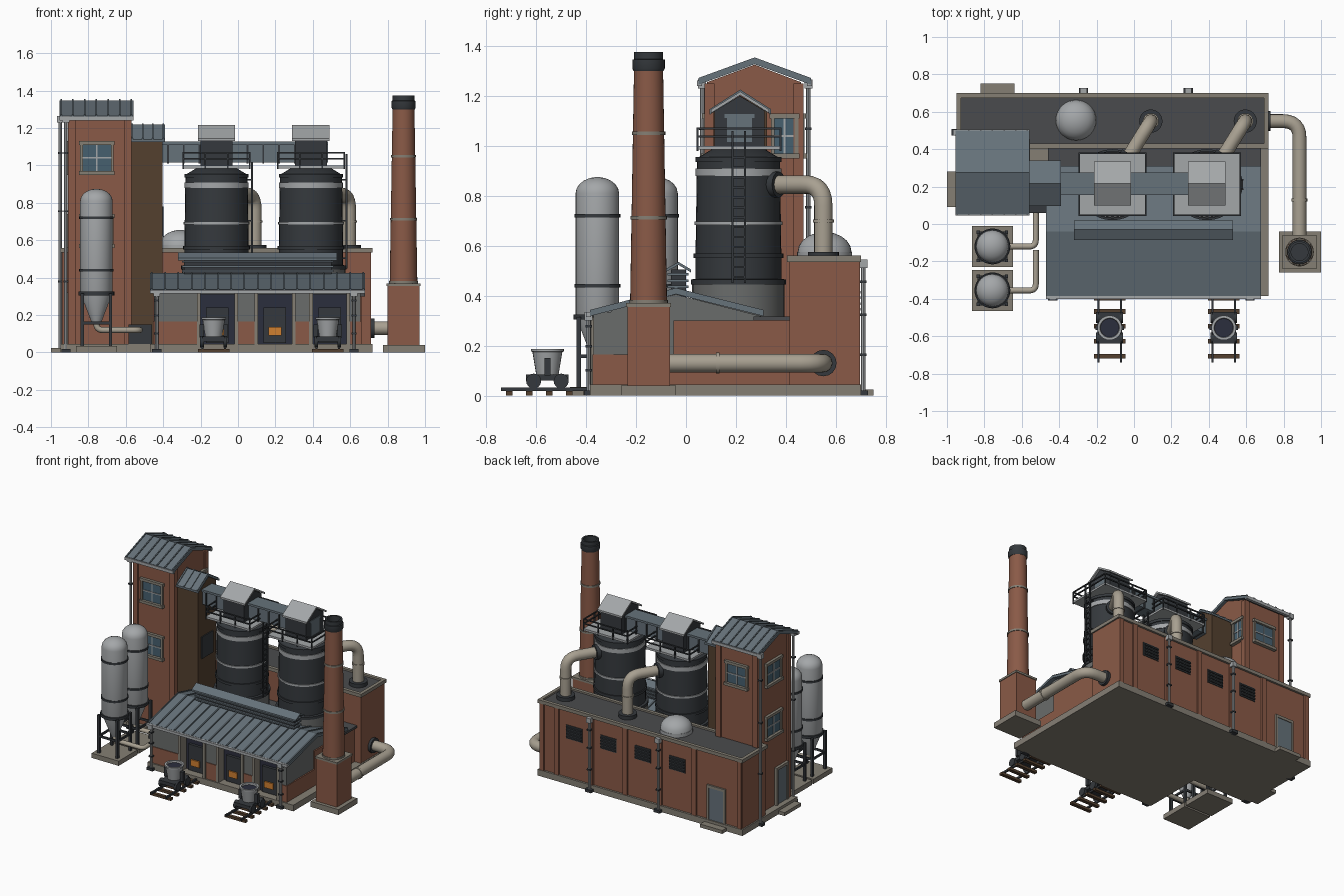
import bpy, bmesh, math
from mathutils import Vector

if "Cube" in bpy.data.objects:
    bpy.data.objects.remove(bpy.data.objects["Cube"])

def mat(name, h):
    m = bpy.data.materials.new(name)
    c = [int(h[i:i + 2], 16) / 255 for i in (0, 2, 4)]
    m.diffuse_color = [((v + .055) / 1.055) ** 2.4 for v in c] + [1]
    m.use_nodes = True
    m.node_tree.nodes["Principled BSDF"].inputs["Base Color"].default_value = m.diffuse_color
    return m

BRICK, SLATE, DARK = mat("brick", "8A5A47"), mat("slate", "66727A"), mat("dark_iron", "35393D")
CONC, DUCT, STEEL = mat("concrete", "857F74"), mat("duct", "A8A091"), mat("steel", "A4A7A9")
GLASS, NAVY, GLOW = mat("glass", "46606F"), mat("recess", "2B2E3D"), mat("glow", "D08030")
TIMBER, CLAD, FLAT = mat("timber", "54402F"), mat("cladding", "6A6C6B"), mat("flat_roof", "4A4B4D")

def finish(name, bm, m, smooth=False):
    bmesh.ops.recalc_face_normals(bm, faces=bm.faces[:])
    me = bpy.data.meshes.new(name)
    bm.to_mesh(me); bm.free()
    me.materials.append(m)
    if smooth:
        me.shade_smooth()
        me.set_sharp_from_angle(angle=math.radians(35))
    ob = bpy.data.objects.new(name, me)
    bpy.context.collection.objects.link(ob)
    return ob

def boxes(name, m, *bs):
    bm = bmesh.new()
    for x0, x1, y0, y1, z0, z1 in bs:
        vs = bmesh.ops.create_cube(bm, size=1)["verts"]
        for v in vs:
            v.co = ((x0 + x1) / 2 + v.co.x * (x1 - x0), (y0 + y1) / 2 + v.co.y * (y1 - y0), (z0 + z1) / 2 + v.co.z * (z1 - z0))
    return finish(name, bm, m)

def lathe(name, m, x, y, prof, n=32):
    bm = bmesh.new()
    rings = [[bm.verts.new((x + r * math.cos(2 * math.pi * i / n), y + r * math.sin(2 * math.pi * i / n), z)) for i in range(n)] for r, z in prof]
    for a, b in zip(rings, rings[1:]):
        for i in range(n):
            bm.faces.new((a[i], a[(i + 1) % n], b[(i + 1) % n], b[i]))
    bm.faces.new(rings[0]); bm.faces.new(rings[-1])
    return finish(name, bm, m, True)

def band(name, m, x, y, z, r, h=.015):
    return lathe(name, m, x, y, [(r, z - h / 2), (r, z + h / 2)])

def prism(name, m, yz, spans):
    bm = bmesh.new()
    for x0, x1 in spans:
        a, b = [[bm.verts.new((x, y, z)) for y, z in yz] for x in (x0, x1)]
        bm.faces.new(a); bm.faces.new(b)
        for i in range(len(a)):
            j = (i + 1) % len(a)
            bm.faces.new((a[i], a[j], b[j], b[i]))
    return finish(name, bm, m)

def roof(name, m, x0, x1, top, t=.018, seams=0):
    prism(name, m, top + [(y, z - t) for y, z in top[::-1]], [(x0, x1)])
    if seams:
        xs = [x0 + .01 + (x1 - x0 - .02) * i / seams for i in range(seams + 1)]
        prism(name + "_seams", m, [(y, z + .007) for y, z in top] + top[::-1], [(x - .004, x + .004) for x in xs])

def pipe(name, m, pts, r, bend=0, n=16):
    pts = [Vector(p) for p in pts]
    path = [pts[0]]
    for a, b, c in zip(pts, pts[1:], pts[2:]):
        p, q = b + (a - b).normalized() * bend, b + (c - b).normalized() * bend
        path += [p * (1 - t) ** 2 + b * 2 * t * (1 - t) + q * t * t for t in [i / 6 for i in range(7)]] if bend else [b]
    path.append(pts[-1])
    bm, prev, side = bmesh.new(), None, None
    for i, p in enumerate(path):
        d = (path[min(i + 1, len(path) - 1)] - path[max(i - 1, 0)]).normalized()
        side = side or (Vector((1, 0, 0)) if abs(d.x) < .8 else Vector((0, 1, 0)))
        side = (side - d * side.dot(d)).normalized()
        up = d.cross(side)
        ring = [bm.verts.new(p + r * (side * math.cos(2 * math.pi * k / n) + up * math.sin(2 * math.pi * k / n))) for k in range(n)]
        if prev:
            for k in range(n):
                bm.faces.new((prev[k], prev[(k + 1) % n], ring[(k + 1) % n], ring[k]))
        else:
            bm.faces.new(ring)
        prev = ring
    bm.faces.new(prev)
    return finish(name, bm, m, True)

def wall(axis, w, s, u0, u1, z0, z1, d):
    a, b = sorted((w - s * .005, w + s * d))
    return (a, b, u0, u1, z0, z1) if axis == "x" else (u0, u1, a, b, z0, z1)

def window(name, axis, w, s, u, z, hw=.075, hh=.07):
    q = lambda a, b, c, e, d: wall(axis, w, s, u + a, u + b, z + c, z + e, d)
    boxes(name + "_glass", GLASS, q(-hw, hw, -hh, hh, .005))
    boxes(name + "_frame", CONC, q(-hw - .015, -hw, -hh, hh, .015), q(hw, hw + .015, -hh, hh, .015),
          q(-hw - .02, hw + .02, hh, hh + .02, .02), q(-hw - .02, hw + .02, -hh - .02, -hh, .025))
    boxes(name + "_bars", STEEL, q(-.004, .004, -hh, hh, .01), q(-hw, hw, -.004, .004, .01))

def downpipe(name, x, y, z1):
    pipe(name, STEEL, [(x, y, .02), (x, y, z1)], .009, n=8)
    boxes(name + "_clips", DARK, *[(x - .013, x + .013, y - .013, y + .013, z1 * k, z1 * k + .01) for k in (.3, .6, .85)],
          (x - .025, x + .025, y - .018, y + .018, 0, .02))
    boxes(name + "_hopper", STEEL, (x - .018, x + .018, y - .016, y + .016, z1 - .02, z1 + .015))

# Foundations and steps
boxes("foundation", CONC, (-.47, .72, -.385, .7, 0, .045), (-.95, -.46, .06, .7, 0, .045))
boxes("door_steps", CONC, (-.82, -.64, .69, .75, 0, .025), (-1, -.94, .09, .28, 0, .025))

# Rear brick building
boxes("rear_building", BRICK, (-.94, .71, .415, .685, .04, .535))
boxes("rear_coping", CONC, (-.95, .72, .405, .43, .535, .56), (-.95, .72, .675, .7, .535, .56),
      (-.95, -.925, .43, .675, .535, .56), (.695, .72, .43, .675, .535, .56))
boxes("rear_flat_roof", FLAT, (-.925, .695, .43, .675, .53, .548))
boxes("rear_pilasters", BRICK, *[(x - .018, x + .018, .68, .697, .04, .535) for x in (-.92, -.55, -.27, .01, .29, .57, .69)])
for i, x in enumerate((-.41, -.13, .15, .43)):
    boxes(f"louver_{i}", DARK, (x - .065, x + .065, .68, .69, .33, .43),
          *[(x - .06, x + .06, .68, .699, z, z + .01) for z in (.34, .363, .386, .409)])
for i, x in enumerate((-.27, .29)):
    downpipe(f"rear_downpipe_{i}", x, .71, .53)
boxes("rear_door", SLATE, (-.79, -.67, .68, .692, .04, .28))
boxes("rear_door_frame", CONC, (-.805, -.79, .68, .697, .04, .295), (-.67, -.655, .68, .697, .04, .295), (-.805, -.655, .68, .697, .28, .3))
lathe("roof_dome", STEEL, -.31, .555, [(.11, .545), (.11, .575)] + [(.108 * math.cos(a), .575 + .08 * math.sin(a)) for a in (0, .3, .6, .9, 1.2, 1.45)])

# Tower with gabled roof
prism("tower", BRICK, [(.085, .04), (.46, .04), (.46, 1.255), (.275, 1.325), (.085, 1.255)], [(-.9, -.58)])
boxes("tower_corner_piers", BRICK, *[(x - .02, x + .02, y - .02, y + .02, .04, 1.25) for x in (-.89, -.59) for y in (.095, .45)])
roof("tower_roof", SLATE, -.955, -.56, [(.05, 1.265), (.275, 1.347), (.5, 1.265)], .02, 6)
boxes("tower_gutters", STEEL, (-.955, -.56, .045, .065, 1.24, 1.262), (-.955, -.56, .485, .505, 1.24, 1.262))
for i, z in enumerate((.65, 1.04)):
    window(f"tower_front_window_{i}", "y", .085, -1, -.755, z)
    window(f"tower_left_window_{i}", "x", -.9, -1, .275, z)
window("tower_back_window", "y", .46, 1, -.74, 1.04)
window("tower_right_window", "x", -.58, 1, .395, 1.04, .04, .07)
boxes("tower_door", SLATE, wall("x", -.9, -1, .13, .24, .04, .3, .012))
boxes("tower_door_frame", CONC, *[wall("x", -.9, -1, *b, .02) for b in ((.115, .13, .04, .31), (.24, .255, .04, .31), (.115, .255, .3, .32))])
downpipe("tower_front_downpipe", -.92, .065, 1.25)
downpipe("tower_back_downpipe", -.95, .49, 1.25)

# Hoist shaft and conveyor gallery
prism("hoist_shaft", TIMBER, [(.11, .04), (.325, .04), (.325, 1.14), (.2175, 1.2), (.11, 1.14)], [(-.58, -.405)])
roof("hoist_roof", SLATE, -.575, -.39, [(.095, 1.14), (.2175, 1.218), (.34, 1.14)], .015, 3)
boxes("hoist_hatch", DARK, (-.41, -.397, .15, .28, .62, .78))
boxes("gallery", SLATE, (-.41, .48, .165, .265, 1.015, 1.115))
boxes("gallery_cap", SLATE, (-.41, .48, .155, .275, 1.112, 1.127))
boxes("gallery_ribs", DARK, *[(-.38 + .085 * i, -.37 + .085 * i, .158, .272, 1.01, 1.113) for i in range(10)])

# Casting hall with open bays
g = lambda z, a, b: [(a, z), (b, z), (b, .32), (-.04, .408), (a, .32)]
prism("hall_core", CLAD, [(-.3, .04), (.3, .04), (.3, .318), (-.04, .405), (-.3, .34)], [(-.445, .65)])
boxes("hall_side_brick", BRICK, (-.455, .66, -.05, .415, .04, .3), (-.455, -.44, -.375, -.05, .04, .165), (.645, .66, -.375, -.05, .04, .165))
boxes("hall_back_roof", FLAT, (-.46, .68, .27, .415, .3, .316))
boxes("hall_header", CLAD, (-.45, .655, -.37, -.29, .31, .335))
piers = [(-.45, -.215), (-.005, .1), (.295, .395), (.585, .655)]
boxes("hall_piers", CLAD, *[(a, b, -.37, -.29, .165, .32) for a, b in piers])
boxes("hall_pier_bases", BRICK, *[(a, b, -.375, -.29, .04, .165) for a, b in piers])
bays = [-.11, .1975, .49]
boxes("bay_jambs", CONC, *[(x + s * .1 - .01, x + s * .1 + .01, -.382, -.3, .04, .315) for x in bays for s in (-1, 1)])
boxes("bay_recess", NAVY, *[(x - .09, x + .09, -.315, -.295, .04, .31) for x in bays])
boxes("tap_doors", DARK, *[(x - .06, x + .06, -.335, -.31, .05, .24) for x in bays])
boxes("tap_glow", GLOW, *[(x - .035, x + .035, -.345, -.33, .09, .135) for x in bays])
roof("hall_roof", SLATE, -.47, .68, [(-.385, .336), (-.04, .424), (.31, .336)], .018, 16)
boxes("hall_gutter", STEEL, (-.47, .68, -.4, -.38, .315, .335))
for i, x in enumerate((-.435, .62)):
    downpipe(f"hall_downpipe_{i}", x, -.39, .32)

# Ridge vent
boxes("vent_body", DARK, (-.29, .5, -.06, 0, .39, .505))
boxes("vent_slats", SLATE, *[(-.3, .51, -.075, .01, z, z + .01) for z in (.43, .455, .48)])
roof("vent_roof", SLATE, -.32, .53, [(-.085, .505), (-.03, .535), (.02, .505)], .012)

# Two furnaces with platform, hopper house, duct and ladder
for i, x in enumerate((-.115, .39)):
    y = .21
    n = f"furnace_{i}_"
    lathe(n + "skirt", CLAD, x, y, [(.185, .25), (.185, .45)])
    lathe(n + "shell", DARK, x, y, [(.19, .445), (.19, .465), (.172, .467), (.172, .55), (.17, .69), (.166, .95), (.1, .99)])
    for z, r, h in ((.56, .18, .018), (.69, .176, .014), (.895, .172, .03)):
        band(n + "band", STEEL if z > .6 else DARK, x, y, z, r, h)
    band(n + "top_ring", DARK, x, y, .945, .172, .02)
    boxes(n + "platform", STEEL, (x - .18, x + .18, y - .165, y + .17, .985, 1))
    X, Y = (x - .178, x + .178), (y - .163, y + .168)
    rails = [(X[0], X[1], b - .004, b + .004, z, z + .008) for b in Y for z in (1.033, 1.065)]
    rails += [(a - .004, a + .004, Y[0], Y[1], z, z + .008) for a in X for z in (1.033, 1.065)]
    rails += [(a - .004, a + .004, b - .004, b + .004, .98, 1.07) for a in (X[0], x - .06, x + .06, X[1]) for b in Y]
    boxes(n + "railing", DARK, *rails)
    prism(n + "hopper_house", DARK, [(.115, 1), (.315, 1), (.315, 1.14), (.215, 1.2), (.115, 1.14)], [(x - .085, x + .085)])
    roof(n + "hopper_roof", STEEL, x - .1, x + .1, [(.1, 1.145), (.217, 1.217), (.333, 1.145)], .014)
    px = x + .205
    pipe(n + "duct", DUCT, [(x + .05, .3, .845), (px, .55, .845), (px, .55, .55)], .037, .085)
    band(n + "duct_flange", DARK, px, .55, .56, .062, .03)
    band(n + "duct_collar", DUCT, px, .55, .7, .042, .012)
    d = Vector((.155, .25, 0)).normalized()
    c = Vector((x, y, .845)) + Vector((.085, .145, 0))
    pipe(n + "duct_inlet", DARK, [c - d * .03, c + d * .02], .052)
    boxes(n + "ladder", DARK, *[(x + .185, x + .195, yy, yy + .008, .45, 1.06) for yy in (.183, .232)],
          *[(x + .186, x + .194, .185, .238, .47 + .04 * k, .478 + .04 * k) for k in range(13)],
          *[(x + .16, x + .19, yy, yy + .008, z, z + .008) for yy in (.183, .232) for z in (.5, .7, .92)])

# Chimney and flue
cx, cy = .885, -.15
boxes("chimney_slab", CONC, (.775, 1, -.26, -.04, 0, .04))
boxes("chimney_base", BRICK, (.8, .97, -.235, -.065, .04, .36))
boxes("chimney_base_cap", CONC, (.795, .975, -.24, -.06, .355, .37))
lathe("chimney_shaft", BRICK, cx, cy, [(.074, .365), (.058, 1.32)])
for z, r in ((.375, .077), (.712, .073), (1.05, .067)):
    band("chimney_band", CONC, cx, cy, z, r, .014)
lathe("chimney_cap", DARK, cx, cy, [(.06, 1.3), (.065, 1.31), (.065, 1.345), (.058, 1.347), (.058, 1.375), (.045, 1.375), (.045, 1.33)])
pipe("flue", DUCT, [(.7, .55, .13), (.885, .55, .13), (.885, -.08, .13)], .037, .09)
pipe("flue_flange", DARK, [(.705, .55, .13), (.73, .55, .13)], .053)
pipe("flue_collar", DUCT, [(.885, .12, .13), (.885, .135, .13)], .042)

# Silos on legs with feed pipes
for i, (sy, ey) in enumerate(((-.12, .11), (-.355, -.14))):
    sx = -.757
    n = f"silo_{i}_"
    boxes(n + "slab", CONC, (sx - .11, sx + .11, sy - .11, sy + .11, 0, .035))
    lathe(n + "body", STEEL, sx, sy, [(.022, .15), (.087, .32), (.087, .81)] + [(.087 * math.cos(a), .81 + .065 * math.sin(a)) for a in (.3, .6, .9, 1.2, 1.45)])
    for z in (.44, .72):
        band(n + "hoop", DARK, sx, sy, z, .092)
    band(n + "ring_beam", DARK, sx, sy, .315, .096, .02)
    boxes(n + "legs", DARK, *[(sx + a - .009, sx + a + .009, sy + b - .009, sy + b + .009, .03, .315) for a in (-.075, .075) for b in (-.075, .075)],
          *[(sx - .08, sx + .08, sy + b - .005, sy + b + .005, .15, .165) for b in (-.075, .075)],
          *[(sx + a - .005, sx + a + .005, sy - .08, sy + .08, .15, .165) for a in (-.075, .075)])
    pipe(n + "feed", DUCT, [(sx, sy, .18), (sx, sy, .12), (-.525, sy, .12), (-.525, ey, .12)], .016, .035, 12)
boxes("feed_box", DARK, (-.585, -.46, .06, .12, .03, .15))

# Ladle carts on short tracks
for i, x in enumerate((-.13, .48)):
    y = -.555
    n = f"ladle_{i}_"
    boxes(n + "rails", DARK, *[(x + s * .06 - .006, x + s * .06 + .006, -.74, -.38, .018, .032) for s in (-1, 1)])
    boxes(n + "ties", TIMBER, *[(x - .085, x + .085, yy, yy + .025, 0, .018) for yy in (-.72, -.64, -.56, -.48, -.41)])
    boxes(n + "cart", DARK, (x - .06, x + .06, y - .085, y + .085, .06, .085))
    for s in (-1, 1):
        for t in (-.055, .055):
            pipe(n + "wheel", DARK, [(x + s * .052, y + t, .058), (x + s * .072, y + t, .058)], .03)
    lathe(n + "bucket", STEEL, x, y, [(.045, .085), (.06, .175), (.066, .176), (.066, .187), (.052, .187), (.048, .165)], 24)
    band(n + "melt", NAVY, x, y, .17, .051, .008)
    boxes(n + "trunnions", DARK, *[(x + s * .065 - .012, x + s * .065 + .012, y - .012, y + .012, .08, .15) for s in (-1, 1)])
